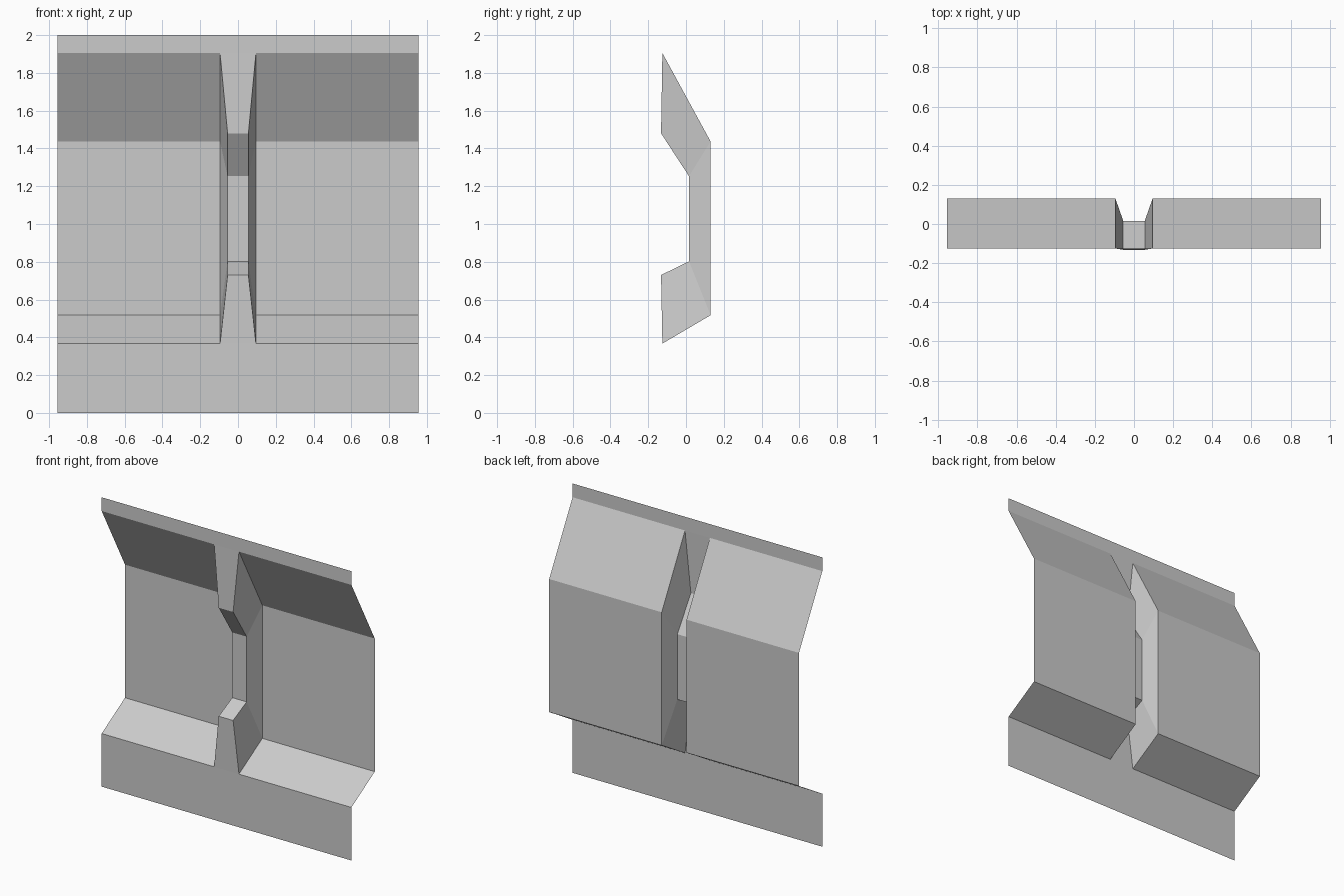
import bpy, bmesh

cube = bpy.data.objects.get("Cube")
if cube:
    bpy.data.objects.remove(cube, do_unlink=True)

# One plain grey for the whole panel
grey = bpy.data.materials.new("plain_grey")
grey.use_nodes = True
colour = (0.6, 0.6, 0.6, 1)
grey.diffuse_color = colour
grey.node_tree.nodes["Principled BSDF"].inputs["Base Color"].default_value = colour

HALF_WIDTH, RIB_BASE, RIB_FACE = 0.955, 0.095, 0.055
HEIGHT, FLANGE_Y = 2.0, -0.125

# Side profiles (y, z) of the recessed panel and of the rib between the bays
bay_profile = [(FLANGE_Y, 0.367), (0.13, 0.517), (0.13, 1.437), (FLANGE_Y, 1.905)]
rib_profile = [(-0.132, 0.73), (0.016, 0.802), (0.016, 1.253), (-0.132, 1.48)]

bm = bmesh.new()


def column(x, profile):
    return [bm.verts.new((x, y, z)) for y, z in profile]


def join(left, right):
    for i in range(len(left) - 1):
        bm.faces.new((left[i], right[i], right[i + 1], left[i + 1]))


# Two bays, sloping rib sides and rib face
columns = [column(x, p) for x, p in (
    (-HALF_WIDTH, bay_profile), (-RIB_BASE, bay_profile), (-RIB_FACE, rib_profile),
    (RIB_FACE, rib_profile), (RIB_BASE, bay_profile), (HALF_WIDTH, bay_profile))]
for left, right in zip(columns, columns[1:]):
    join(left, right)

# Tapered webs joining the rib to the flanges, then the flanges themselves
outer = [columns[i] for i in (0, 1, 4, 5)]
for end, edge_z in ((0, 0.0), (-1, HEIGHT)):
    web = [columns[i][end] for i in (1, 4, 3, 2)]
    flange_inner = [c[end] for c in outer]
    flange_edge = [bm.verts.new((v.co.x, FLANGE_Y, edge_z)) for v in flange_inner]
    bm.faces.new(web)
    join(flange_edge, flange_inner)

bmesh.ops.recalc_face_normals(bm, faces=bm.faces)
# Point the sheet towards the front
if sum(f.normal.y * f.calc_area() for f in bm.faces) > 0:
    bmesh.ops.reverse_faces(bm, faces=bm.faces)

mesh = bpy.data.meshes.new("ribbed_wall_panel")
bm.to_mesh(mesh)
bm.free()
mesh.materials.append(grey)
panel = bpy.data.objects.new("ribbed_wall_panel", mesh)
bpy.context.collection.objects.link(panel)
